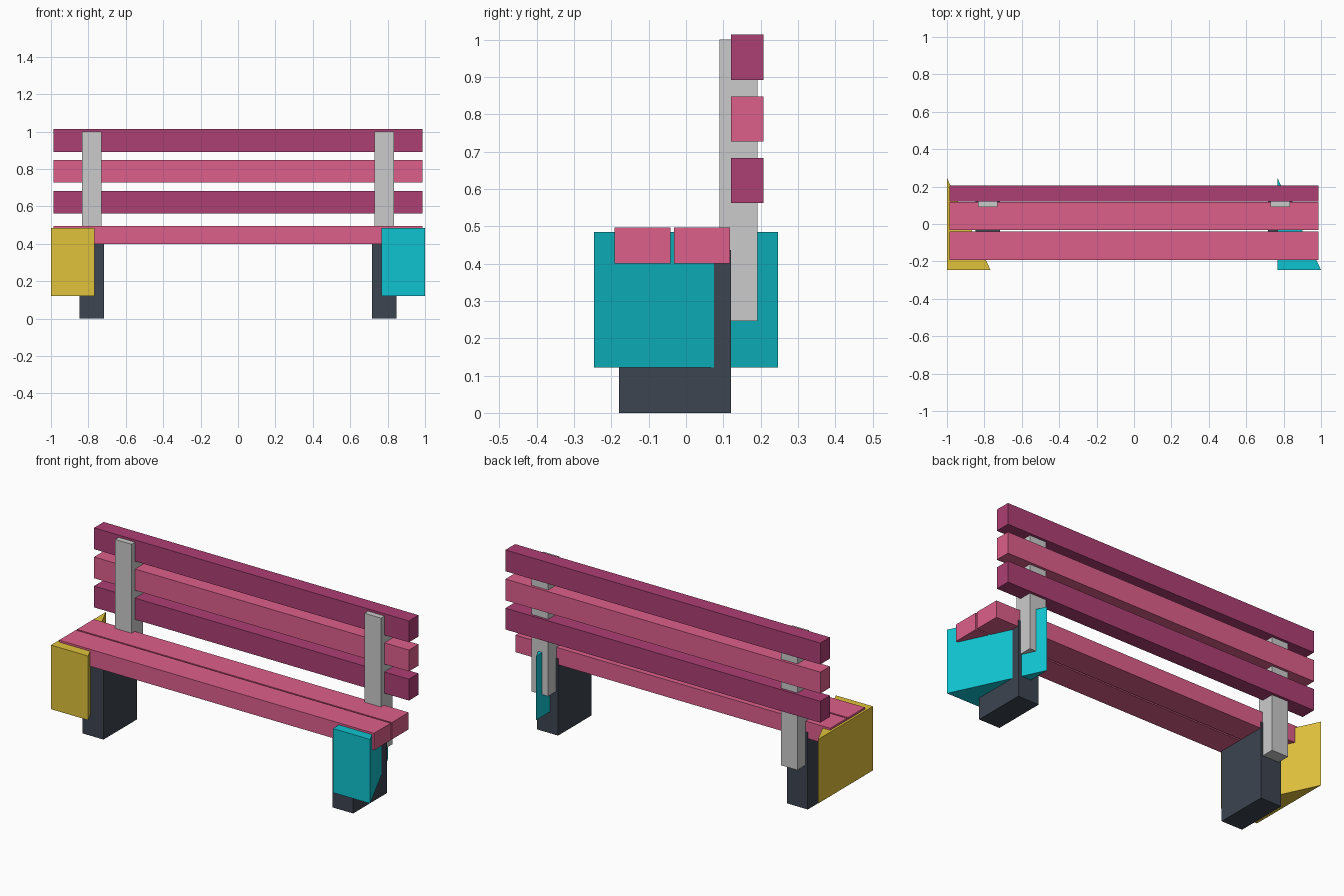
import bpy, bmesh

if "Cube" in bpy.data.objects:
    bpy.data.objects.remove(bpy.data.objects["Cube"])


def material(name, rgb):
    m = bpy.data.materials.new(name)
    m.diffuse_color = (*rgb, 1)
    m.use_nodes = True
    m.node_tree.nodes["Principled BSDF"].inputs["Base Color"].default_value = m.diffuse_color
    return m


PINK = material("pink", (0.73, 0.115, 0.26))
PLUM = material("plum", (0.42, 0.05, 0.174))
DARK = material("dark", (0.047, 0.058, 0.08))
TEAL = material("teal", (0.005, 0.55, 0.63))
YELLOW = material("yellow", (0.75, 0.54, 0.045))


def prism(name, outline, z0, z1, mat=None):
    """Extrude a flat xy outline from z0 to z1."""
    bm = bmesh.new()
    face = bm.faces.new([bm.verts.new((x, y, z0)) for x, y in outline])
    ext = bmesh.ops.extrude_face_region(bm, geom=[face])
    top = [v for v in ext["geom"] if isinstance(v, bmesh.types.BMVert)]
    bmesh.ops.translate(bm, vec=(0, 0, z1 - z0), verts=top)
    bmesh.ops.recalc_face_normals(bm, faces=bm.faces)
    mesh = bpy.data.meshes.new(name)
    bm.to_mesh(mesh)
    bm.free()
    obj = bpy.data.objects.new(name, mesh)
    bpy.context.collection.objects.link(obj)
    if mat:
        mesh.materials.append(mat)
    return obj


def box(name, x, y, z, mat=None):
    outline = [(x[0], y[0]), (x[1], y[0]), (x[1], y[1]), (x[0], y[1])]
    return prism(name, outline, z[0], z[1], mat)


SPAN = (-0.987, 0.987)

# Seat slats
for i, y in enumerate([(-0.192, -0.041), (-0.032, 0.118)]):
    box(f"seat_slat_{i + 1}", SPAN, y, (0.40, 0.496), PINK)

# Backrest slats in alternating colours
for i, mat in enumerate([PLUM, PINK, PLUM]):
    z = 0.562 + 0.165 * i
    box(f"back_slat_{i + 1}", SPAN, (0.121, 0.207), (z, z + 0.121), mat)

# Legs and back posts on both sides
for side, s in (("left", -1), ("right", 1)):
    box(f"{side}_leg", sorted((s * 0.717, s * 0.848)), (-0.18, 0.121), (0, 0.436), DARK)
    box(f"{side}_back_post", sorted((s * 0.73, s * 0.833)), (0.09, 0.192), (0.246, 1.0))

# Triangular end wedges: same shape at both ends, not mirrored
for name, x, mat in (("left_wedge", -1.0, YELLOW), ("right_wedge", 0.767, TEAL)):
    prism(name, [(x, -0.246), (x + 0.233, -0.246), (x, 0.246)], 0.122, 0.485, mat)
